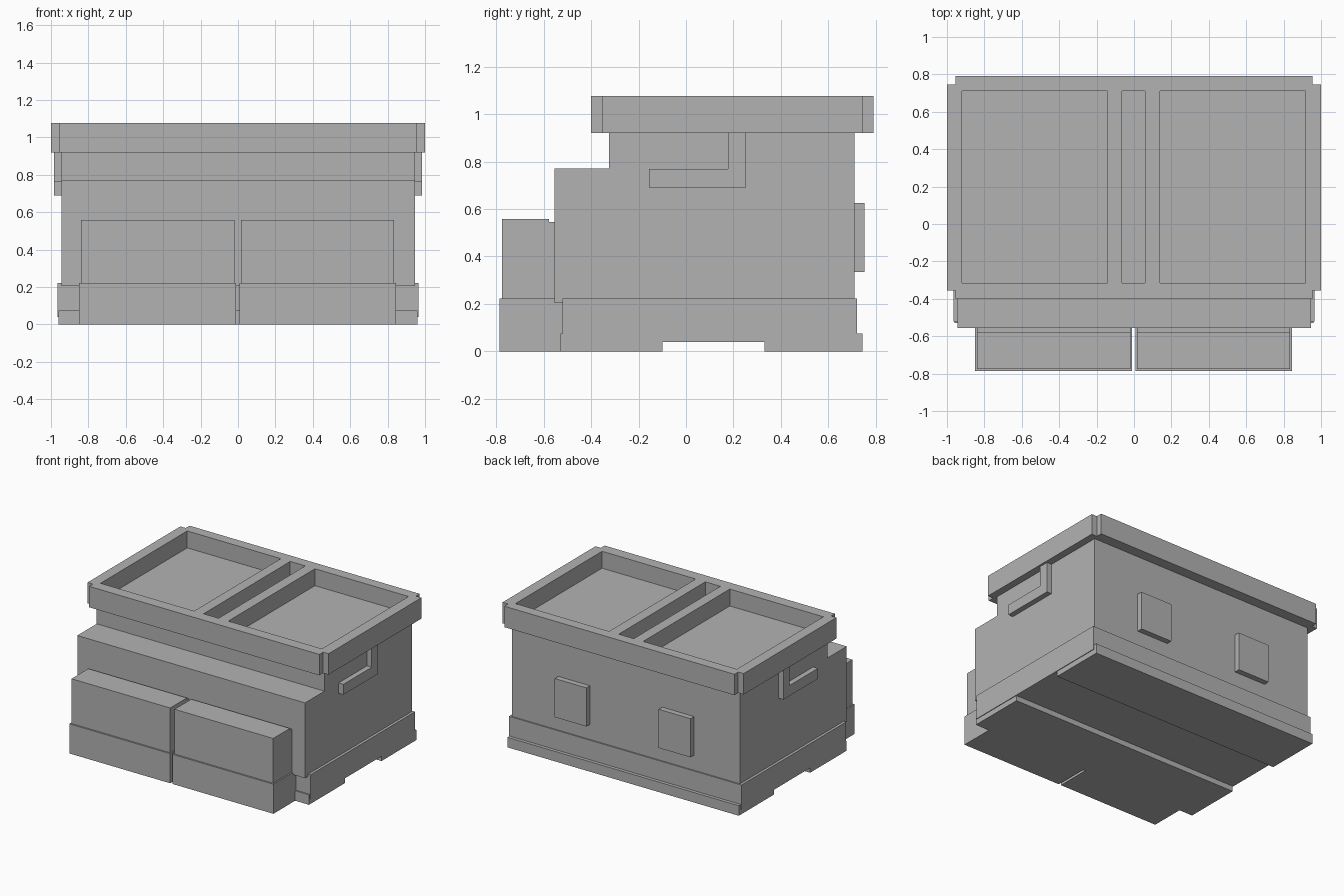
import bpy, bmesh
from mathutils import Vector

if "Cube" in bpy.data.objects:
    bpy.data.objects.remove(bpy.data.objects["Cube"])

grey = bpy.data.materials.new("plain grey")
grey.diffuse_color = (0.45, 0.45, 0.45, 1)
grey.use_nodes = True
grey.node_tree.nodes["Principled BSDF"].inputs["Base Color"].default_value = grey.diffuse_color


def prism(name, points, offset, material=grey):
    """Extrude a closed 3D outline along an offset vector."""
    bm = bmesh.new()
    face = bm.faces.new([bm.verts.new(p) for p in points])
    new = bmesh.ops.extrude_face_region(bm, geom=[face])["geom"]
    bmesh.ops.translate(bm, vec=Vector(offset),
                        verts=[v for v in new if isinstance(v, bmesh.types.BMVert)])
    bmesh.ops.recalc_face_normals(bm, faces=bm.faces)
    mesh = bpy.data.meshes.new(name)
    bm.to_mesh(mesh)
    bm.free()
    mesh.materials.append(material)
    obj = bpy.data.objects.new(name, mesh)
    bpy.context.collection.objects.link(obj)
    return obj


def side_profile(name, yz, x0, x1):
    return prism(name, [(x0, y, z) for y, z in yz], (x1 - x0, 0, 0))


def box(name, x0, x1, y0, y1, z0, z1):
    return side_profile(name, [(y0, z0), (y1, z0), (y1, z1), (y0, z1)], x0, x1)


# Stepped main body
side_profile("main_body", [(-0.555, 0.205), (0.71, 0.205), (0.71, 0.93),
                           (-0.325, 0.93), (-0.325, 0.77), (-0.555, 0.77)],
             -0.945, 0.945)

# Base band and the two floor runners with a channel between them
box("base_band", -0.965, 0.965, -0.52, 0.72, 0.04, 0.222)
box("front_runner", -0.96, 0.96, -0.53, -0.10, 0, 0.075)
box("back_runner", -0.96, 0.96, 0.33, 0.745, 0, 0.075)

# Lid with notched corners
lid = prism("lid", [(-0.955, -0.40, 0.92), (0.955, -0.40, 0.92), (0.955, -0.355, 0.92),
                    (1, -0.355, 0.92), (1, 0.745, 0.92), (0.955, 0.745, 0.92),
                    (0.955, 0.79, 0.92), (-0.955, 0.79, 0.92), (-0.955, 0.745, 0.92),
                    (-1, 0.745, 0.92), (-1, -0.355, 0.92), (-0.955, -0.355, 0.92)],
            (0, 0, 0.157))

# Three recessed trays cut into the lid
for x0, x1 in ((-0.92, -0.143), (-0.065, 0.06), (0.14, 0.917)):
    cutter = box("tray_cutter", x0, x1, -0.315, 0.712, 0.95, 1.2)
    cutter.hide_render = True
    cut = lid.modifiers.new("tray", "BOOLEAN")
    cut.operation = "DIFFERENCE"
    cut.solver = "EXACT"
    cut.object = cutter
    bpy.context.view_layer.objects.active = lid
    bpy.ops.object.modifier_apply(modifier=cut.name)
    bpy.data.objects.remove(cutter)

for side, label in ((-1, "left"), (1, "right")):
    # Front boxes: plinth below, cabinet with a small rear step above
    mid = -0.002
    xs = sorted((mid + side * 0.01, mid + side * 0.847))
    box(label + "_front_plinth", *xs, -0.787, -0.52, 0, 0.222)
    xs = sorted((mid + side * 0.018, mid + side * 0.837))
    side_profile(label + "_front_cabinet",
                 [(-0.775, 0.222), (-0.555, 0.222), (-0.555, 0.545),
                  (-0.577, 0.545), (-0.577, 0.558), (-0.775, 0.558)], *xs)

    # L-shaped side handle hanging from the lid
    side_profile(label + "_handle", [(-0.157, 0.69), (0.253, 0.69), (0.253, 0.92),
                                     (0.178, 0.92), (0.178, 0.768), (-0.157, 0.768)],
                 side * 0.945, side * 0.985)

    # Back plate
    xs = sorted((side * 0.30, side * 0.563))
    box(label + "_back_plate", *xs, 0.71, 0.752, 0.335, 0.625)
